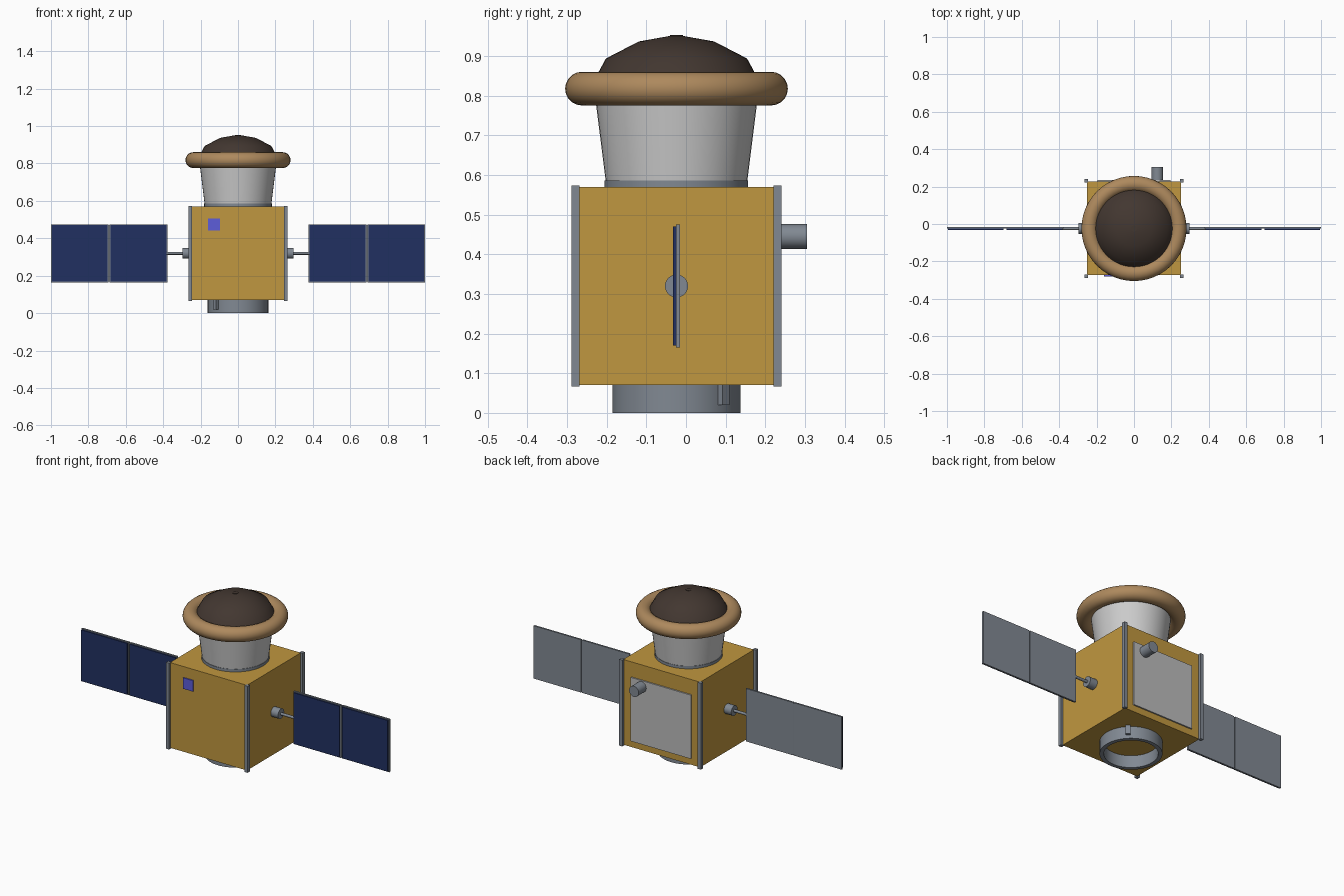
import bpy, math
from mathutils import Vector

if "Cube" in bpy.data.objects:
    bpy.data.objects.remove(bpy.data.objects["Cube"])

CY = -0.024  # body axis in y


def mat(name, r, g, b):
    m = bpy.data.materials.new(name)
    m.diffuse_color = (r, g, b, 1)
    m.use_nodes = True
    m.node_tree.nodes["Principled BSDF"].inputs["Base Color"].default_value = m.diffuse_color
    return m


GOLD = mat("gold_foil", 0.53, 0.31, 0.05)
STEEL = mat("steel", 0.22, 0.25, 0.29)
WHITE = mat("white_metal", 0.6, 0.6, 0.62)
PLATE = mat("plate_grey", 0.5, 0.5, 0.5)
CELL = mat("solar_blue", 0.015, 0.03, 0.12)
TAN = mat("tan_fabric", 0.42, 0.25, 0.11)
DARK = mat("dark_shield", 0.055, 0.038, 0.03)
VIOLET = mat("violet", 0.11, 0.11, 0.7)


def finish(name, m, smooth=False):
    o = bpy.context.object
    o.name = name
    o.data.materials.append(m)
    if smooth:
        bpy.ops.object.shade_smooth_by_angle(angle=math.radians(35))
    return o


def box(name, lo, hi, m):
    lo, hi = Vector(lo), Vector(hi)
    bpy.ops.mesh.primitive_cube_add(size=1, location=(lo + hi) / 2)
    bpy.context.object.scale = hi - lo
    bpy.ops.object.transform_apply(location=False, rotation=False, scale=True)
    return finish(name, m)


def rod(name, a, b, r, m, n=32):
    a, b = Vector(a), Vector(b)
    rot = (b - a).to_track_quat('Z', 'Y').to_euler()
    bpy.ops.mesh.primitive_cylinder_add(vertices=n, radius=r, depth=(b - a).length,
                                        location=(a + b) / 2, rotation=rot)
    return finish(name, m, True)


def lathe(name, profile, m, n=48, closed=False):
    """Spin (radius, z) points around the body axis."""
    k = len(profile)
    verts = [(r * math.cos(2 * math.pi * i / n), CY + r * math.sin(2 * math.pi * i / n), z)
             for i in range(n) for r, z in profile]
    faces = [(i * k + j, (i + 1) % n * k + j, (i + 1) % n * k + (j + 1) % k, i * k + (j + 1) % k)
             for i in range(n) for j in range(k if closed else k - 1)]
    if not closed:  # cap both ends
        faces.append([i * k for i in reversed(range(n))])
        faces.append([i * k + k - 1 for i in range(n)])
    me = bpy.data.meshes.new(name)
    me.from_pydata(verts, [], faces)
    o = bpy.data.objects.new(name, me)
    bpy.context.collection.objects.link(o)
    bpy.ops.object.select_all(action='DESELECT')
    bpy.context.view_layer.objects.active = o
    o.select_set(True)
    return finish(name, m, True)


# Main body with corner rails
box("body", (-0.25, CY - 0.25, 0.07), (0.25, CY + 0.25, 0.57), GOLD)
for sx in (-1, 1):
    for sy in (-1, 1):
        x, y = sx * 0.255, CY + sy * 0.255
        box("corner_rail", (x - 0.01, y - 0.01, 0.066), (x + 0.01, y + 0.01, 0.573), STEEL)

# Hollow mounting ring with two brackets
lathe("mounting_ring", [(0.162, 0), (0.162, 0.07), (0.14, 0.07), (0.14, 0)], STEEL, closed=True)
for a in (45, 225):
    t = math.radians(a)
    b = box("ring_bracket", (-0.011, -0.0125, 0.02), (0.011, 0.0125, 0.071), STEEL)
    b.location.x = 0.166 * math.cos(t)
    b.location.y = CY + 0.166 * math.sin(t)
    b.rotation_euler.z = t

# Neck, inflated ring and domed shield
lathe("neck_flange", [(0.181, 0.565), (0.181, 0.586)], STEEL)
lathe("neck_cone", [(0.178, 0.58), (0.21, 0.835)], WHITE)
bpy.ops.mesh.primitive_torus_add(location=(0, CY, 0.818), major_radius=0.2385, minor_radius=0.0425,
                                 major_segments=48, minor_segments=20)
finish("inflated_ring", TAN, True)
lathe("dome_shield", [(0.21, 0.835), (0.178, 0.894), (0.095, 0.937), (0.016, 0.951)], DARK)
lathe("dome_cap", [(0.016, 0.947), (0.016, 0.953)], DARK, 16)

# Solar wings
for s in (-1, 1):
    rod("wing_hub", (s * 0.245, CY, 0.32), (s * 0.297, CY, 0.32), 0.029, STEEL)
    rod("wing_arm", (s * 0.29, CY, 0.32), (s * 0.385, CY, 0.32), 0.008, STEEL, 16)
    for x0, x1 in ((0.378, 0.686), (0.692, 1.0)):
        a, b = sorted((s * x0, s * x1))
        box("panel_frame", (a, -0.025, 0.165), (b, -0.015, 0.475), STEEL)
        box("solar_cells", (a + 0.005, -0.033, 0.17), (b - 0.005, -0.0245, 0.47), CELL)
    rod("panel_hinge", (s * 0.689, -0.02, 0.17), (s * 0.689, -0.02, 0.47), 0.004, STEEL, 12)

# Back radiator, thruster tube and front sensor
box("radiator_plate", (-0.195, 0.22, 0.108), (0.195, 0.234, 0.482), PLATE)
rod("back_tube", (0.125, 0.22, 0.445), (0.125, 0.305, 0.445), 0.031, STEEL)
box("front_sensor", (-0.16, CY - 0.257, 0.443), (-0.096, CY - 0.245, 0.507), VIOLET)
